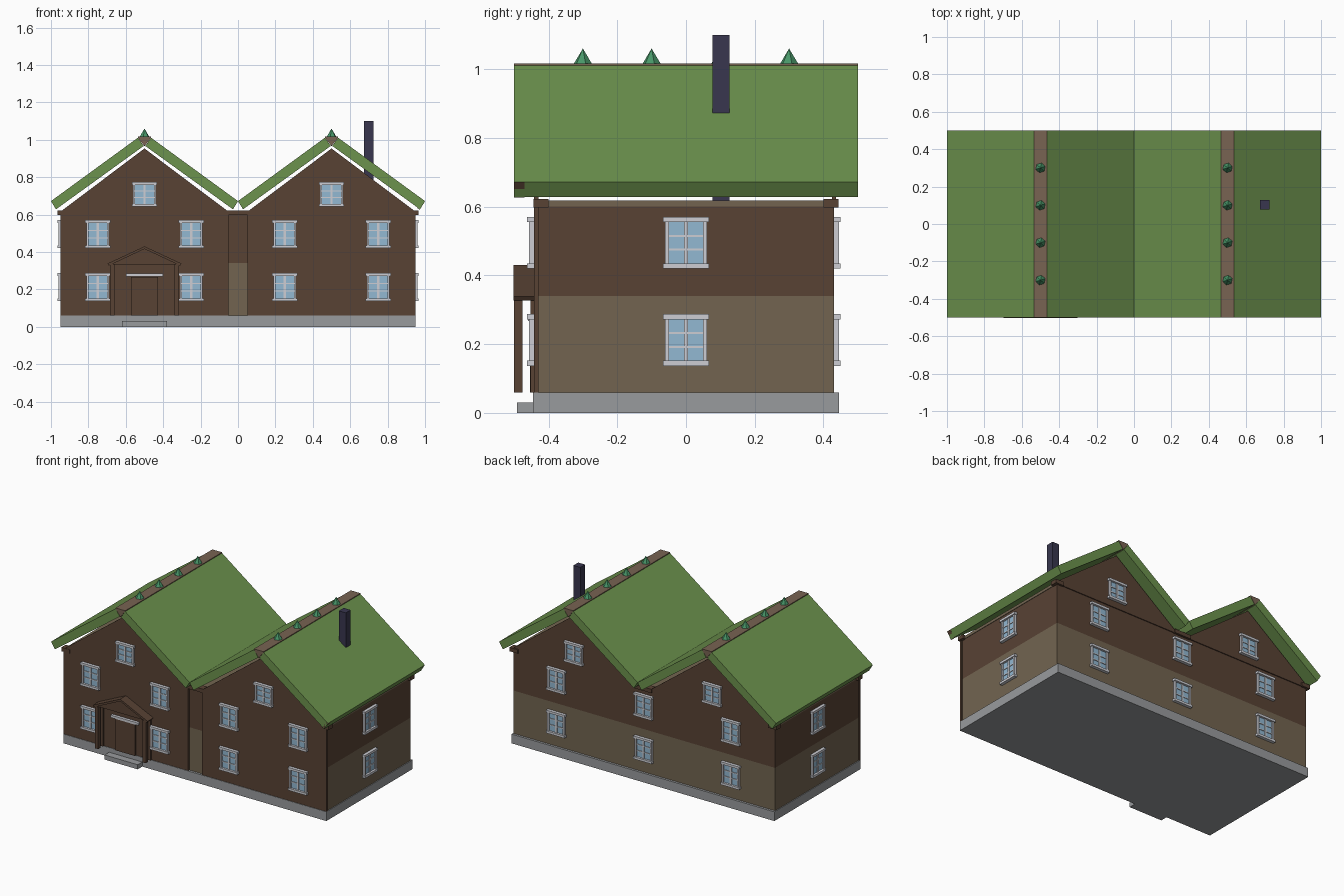
import bpy, math

if "Cube" in bpy.data.objects:
    bpy.data.objects.remove(bpy.data.objects["Cube"])


def srgb(r, g, b):
    def lin(c):
        c /= 255
        return c / 12.92 if c <= 0.04045 else ((c + 0.055) / 1.055) ** 2.4
    return (lin(r), lin(g), lin(b), 1)


def material(name, *rgb):
    m = bpy.data.materials.new(name)
    m.diffuse_color = srgb(*rgb)
    m.use_nodes = True
    m.node_tree.nodes["Principled BSDF"].inputs["Base Color"].default_value = m.diffuse_color
    return m


TURF = material("turf_green", 108, 146, 77)
BROWN = material("dark_brown_wood", 88, 66, 52)
TAN = material("tan_wood", 114, 100, 80)
RIDGE = material("ridge_wood", 120, 99, 82)
STONE = material("grey_stone", 153, 155, 157)
SLATE = material("dark_slate", 56, 54, 78)
WHITE = material("window_white", 205, 206, 212)
GLASS = material("glass_blue", 146, 184, 210)
PLANT = material("plant_green", 72, 150, 104)


def mesh(name, verts, faces, mat):
    me = bpy.data.meshes.new(name)
    me.from_pydata(verts, [], faces)
    me.materials.append(mat)
    ob = bpy.data.objects.new(name, me)
    bpy.context.collection.objects.link(ob)
    return ob


def prism(name, profile, y0, y1, mat):
    """Extrude a counter-clockwise (x, z) profile along y."""
    n = len(profile)
    verts = [(x, y, z) for y in (y0, y1) for x, z in profile]
    faces = [tuple(range(n)), tuple(range(2 * n - 1, n - 1, -1))]
    faces += [(i, i + n, (i + 1) % n + n, (i + 1) % n) for i in range(n)]
    return mesh(name, verts, faces, mat)


def box(name, x0, x1, y0, y1, z0, z1, mat):
    return prism(name, [(x0, z0), (x1, z0), (x1, z1), (x0, z1)], y0, y1, mat)


def window(wall, angle, x, y, z, h=1.0):
    """Framed window of 2 x 3 panes, facing -y before turning by angle."""
    parts = [
        box("glass", -0.05, 0.05, -0.006, 0.002, -0.06 * h, 0.06 * h, GLASS),
        box("head", -0.067, 0.067, -0.02, 0, 0.06 * h, 0.06 * h + 0.015, WHITE),
        box("sill", -0.067, 0.067, -0.02, 0, -0.06 * h - 0.015, -0.06 * h, WHITE),
        box("mullion", -0.006, 0.006, -0.011, 0, -0.06 * h, 0.06 * h, WHITE)]
    for s in (-1, 1):
        a, b = sorted((s * 0.05, s * 0.061))
        parts.append(box("side_casing", a, b, -0.015, 0, -0.06 * h, 0.06 * h, WHITE))
        c = s * 0.02 * h
        parts.append(box("glazing_bar", -0.05, 0.05, -0.010, 0, c - 0.003, c + 0.003, WHITE))
    for p in parts:
        p.name = f"{wall}_window_{p.name.split('.')[0]}"
        p.rotation_euler.z = angle
        p.location = (x, y, z)


# Foundation, storeys and top plate
box("foundation", -0.95, 0.95, -0.445, 0.445, 0, 0.06, STONE)
box("lower_storey", -0.945, 0.945, -0.43, 0.43, 0.06, 0.34, TAN)
box("upper_storey", -0.945, 0.945, -0.43, 0.43, 0.34, 0.60, BROWN)
box("top_plate", -0.948, 0.948, -0.428, 0.428, 0.60, 0.618, TAN)
box("back_plate", -0.945, 0.945, 0.428, 0.436, 0.60, 0.618, BROWN)

# Projecting beam ends at the top plate
for x in (-0.935, 0, 0.935):
    for y in (-0.422, 0.422):
        w = 0.03 if x else 0.06
        box("beam_end", x - w, x + w, y - 0.022, y + 0.022, 0.597, 0.622, BROWN)

# Twin houses: cladding, gables, turf roofs, ridges, ridge plants
for c in (-0.5, 0.5):
    box("front_cladding", c - 0.45, c + 0.45, -0.442, -0.429, 0.06, 0.615, BROWN)
    gable = [(c - 0.45, 0.615), (c + 0.45, 0.615), (c, 0.953)]
    prism("front_gable", gable, -0.442, -0.429, BROWN)
    prism("back_gable", gable, 0.425, 0.436, BROWN)
    for s in (-1, 1):
        slab = [(c + s * 0.5, 0.672), (c + s * 0.473, 0.628),
                (c + s * 0.004, 0.967), (c + s * 0.035, 1.011)]
        prism("roof_slab", slab if s < 0 else slab[::-1], -0.5, 0.5, TURF)
    prism("ridge_board", [(c, 0.966), (c + 0.035, 1.011), (c + 0.035, 1.016),
                          (c - 0.035, 1.016), (c - 0.035, 1.011)], -0.5, 0.5, RIDGE)
    for y in (-0.3, -0.1, 0.1, 0.3):
        ring = [(c + 0.028 * math.cos(i * math.pi / 3 + 0.3),
                 y + 0.028 * math.sin(i * math.pi / 3 + 0.3), 1.014) for i in range(6)]
        mesh("ridge_plant", ring + [(c, y, 1.06)],
             [(i, (i + 1) % 6, 6) for i in range(6)] + [(5, 4, 3, 2, 1, 0)], PLANT)

# Wooden end piece at the right eave
prism("eave_end", [(0.971, 0.626), (1.0, 0.671), (0.988, 0.679), (0.959, 0.635)],
      -0.5, -0.47, BROWN)

# Chimney
box("chimney", 0.675, 0.725, 0.077, 0.127, 0.61, 1.10, SLATE)

# Windows on all four walls
for z in (0.212, 0.495):
    for x in (-0.75, -0.25, 0.25, 0.75):
        window("front", 0, x, -0.442, z)
    for x in (-0.63, 0, 0.63):
        window("back", math.pi, x, 0.43, z)
    window("right", math.pi / 2, 0.945, 0, z)
    window("left", -math.pi / 2, -0.945, 0, z)
for x in (-0.5, 0.5):
    window("front_gable", 0, x, -0.442, 0.708, 0.85)
    window("back_gable", math.pi, x, 0.436, 0.708, 0.85)

# Porch: pediment, sloping boards, posts, door, lintel and step
P = -0.5
prism("porch_pediment", [(P - 0.18, 0.332), (P + 0.18, 0.332), (P, 0.422)],
      -0.49, -0.44, BROWN)
for s in (-1, 1):
    board = [(P + s * 0.198, 0.338), (P + s * 0.19, 0.327), (P, 0.416), (P, 0.43)]
    prism("porch_roof_board", board if s < 0 else board[::-1], -0.502, -0.44, BROWN)
    x = P + s * 0.172
    box("porch_post", x - 0.012, x + 0.012, -0.5, -0.476, 0.06, 0.335, BROWN)
    box("porch_wall_post", x - 0.012, x + 0.012, -0.453, -0.44, 0.06, 0.335, BROWN)
box("door", P - 0.072, P + 0.072, -0.454, -0.44, 0.06, 0.265, BROWN)
box("door_lintel", P - 0.098, P + 0.098, -0.46, -0.44, 0.268, 0.284, WHITE)
box("door_step", P - 0.12, P + 0.12, -0.492, -0.445, 0, 0.03, STONE)
